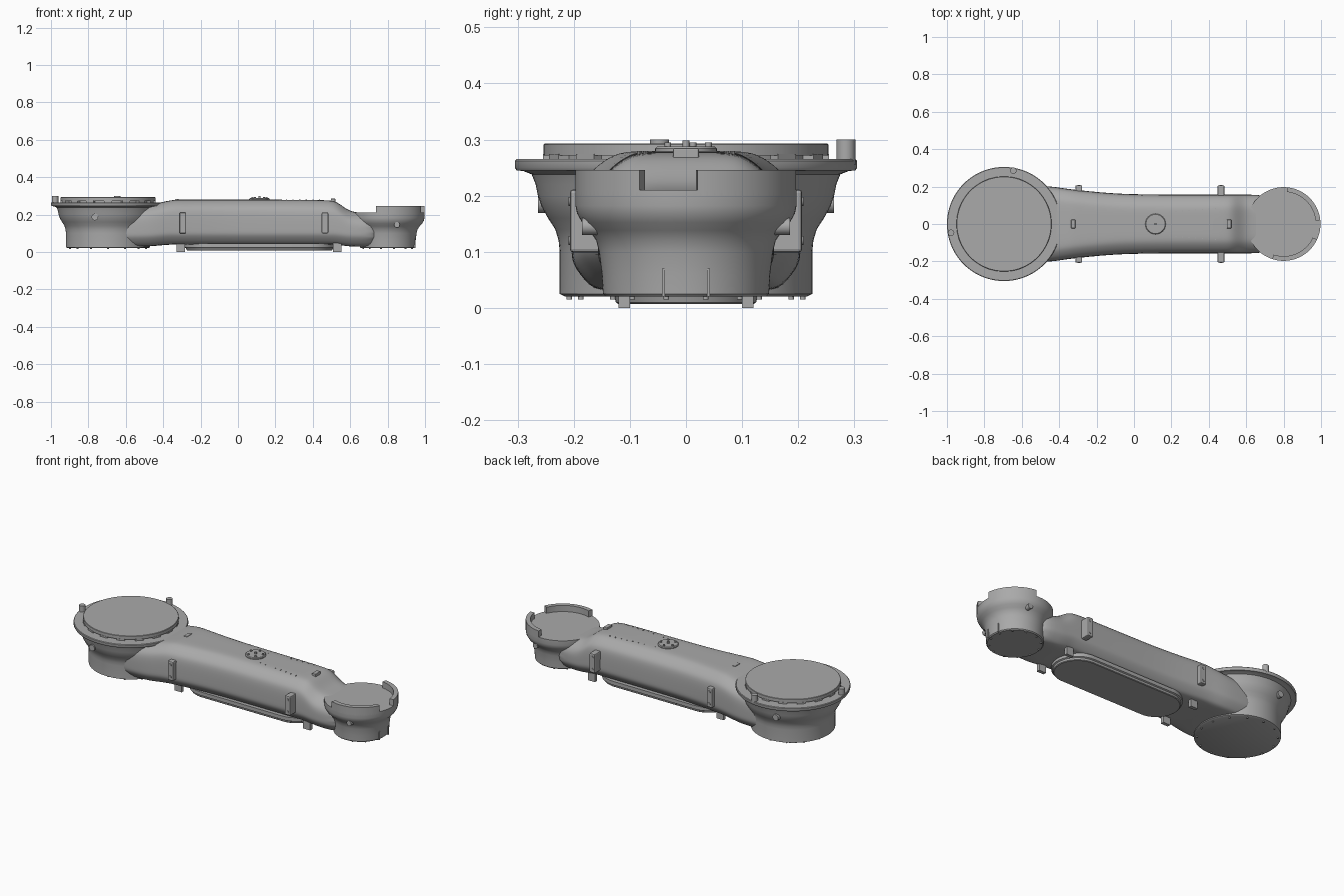
import bpy, bmesh, math
from mathutils import Vector

cube = bpy.data.objects.get("Cube")
if cube:
    bpy.data.objects.remove(cube, do_unlink=True)

grey = bpy.data.materials.new("machined grey")
grey.use_nodes = True
GREY = (0.4, 0.4, 0.4, 1)
grey.diffuse_color = GREY
grey.node_tree.nodes["Principled BSDF"].inputs["Base Color"].default_value = GREY

BIG, SMALL = -0.695, 0.8   # x of the two joint axes


def finish(name, bm, smooth=True, angle=35):
    bmesh.ops.recalc_face_normals(bm, faces=bm.faces)
    mesh = bpy.data.meshes.new(name)
    bm.to_mesh(mesh)
    bm.free()
    obj = bpy.data.objects.new(name, mesh)
    bpy.context.collection.objects.link(obj)
    mesh.materials.append(grey)
    if smooth:
        bpy.ops.object.select_all(action='DESELECT')
        obj.select_set(True)
        bpy.context.view_layer.objects.active = obj
        bpy.ops.object.shade_smooth_by_angle(angle=math.radians(angle))
    return obj


def loft(name, rings, angle=35):
    bm = bmesh.new()
    loops = [[bm.verts.new(p) for p in ring] for ring in rings]
    for a, b in zip(loops, loops[1:]):
        for i in range(len(a)):
            j = (i + 1) % len(a)
            bm.faces.new((a[i], a[j], b[j], b[i]))
    bm.faces.new(loops[0])
    bm.faces.new(loops[-1])
    return finish(name, bm, True, angle)


def turned(name, x, profile, y=0, n=96):
    circle = [2 * math.pi * i / n for i in range(n)]
    return loft(name, [[(x + r * math.cos(a), y + r * math.sin(a), z)
                        for a in circle] for r, z in profile])


def box(name, x, y, z, sx, sy, sz, turn=0, bevel=0):
    bm = bmesh.new()
    bmesh.ops.create_cube(bm, size=1)
    bmesh.ops.scale(bm, vec=(sx, sy, sz), verts=bm.verts)
    obj = finish(name, bm, False)
    obj.location, obj.rotation_euler.z = (x, y, z), turn
    if bevel:
        mod = obj.modifiers.new("soft edges", 'BEVEL')
        mod.width, mod.segments = bevel, 2
    return obj


def rod(name, start, end, r, n=24):
    a, b = Vector(start), Vector(end)
    bm = bmesh.new()
    bmesh.ops.create_cone(bm, cap_ends=True, segments=n, radius1=r, radius2=r,
                          depth=(b - a).length)
    obj = finish(name, bm)
    obj.location = (a + b) / 2
    obj.rotation_euler = (b - a).to_track_quat('Z', 'Y').to_euler()
    return obj


def polar(x, r, deg, z):
    a = math.radians(deg)
    return (x + r * math.cos(a), r * math.sin(a), z)


def section(x, w, top, bottom):
    # rounded box section with broad shoulders and chamfered belly
    half = [(0.03, top), (w - 0.078, top), (w - 0.05, top - 0.008),
            (w - 0.015, top - 0.035), (w, top - 0.065), (w, bottom + 0.075),
            (w, bottom + 0.05), (w - 0.03, bottom + 0.012),
            (w - 0.05, bottom), (0.03, bottom)]
    return [(x, y, z) for y, z in half] + [(x, -y, z) for y, z in reversed(half)]


# Main arm
stations = [(-0.75, .2, .24, .028), (-0.56, .205, .243, .028),
            (-0.46, .203, .255, .03), (-0.39, .193, .27, .038),
            (-0.34, .186, .28, .04), (-0.28, .179, .28, .04),
            (-0.1, .161, .28, .04), (0.1, .157, .28, .04),
            (0.46, .157, .278, .04), (0.515, .157, .274, .04),
            (0.55, .157, .252, .036), (0.59, .157, .222, .03),
            (0.64, .157, .208, .028), (0.78, .145, .205, .028)]
arm = loft("arm_body", [section(*s) for s in stations], 60)
sub = arm.modifiers.new("smooth", 'SUBSURF')
sub.levels = sub.render_levels = 2

# Large joint housing, flange and cap
turned("large_housing", BIG, [(.215, .02), (.225, .025), (.225, .1), (.227, .12),
       (.233, .14), (.246, .16), (.257, .18), (.264, .2), (.268, .22),
       (.275, .238), (.29, .244), (.302, .245), (.305, .25), (.305, .262),
       (.302, .265)])
turned("large_cap_seat", BIG, [(.235, .26), (.235, .275)])
turned("large_cap", BIG, [(.254, .272), (.254, .291), (.252, .293)])
for i in range(16):
    x, y, z = polar(BIG, .245, i * 22.5, .269)
    box("cap_clamp", x, y, z, .02, .045, .01, math.radians(i * 22.5))
for x, y in [(-0.645, .285), (-0.978, -.047)]:
    rod("locating_pin", (x, y, .255), (x, y, .3), .017)

# Small joint housing and floor
turned("small_housing", SMALL, [(.143, .02), (.148, .025), (.15, .06), (.155, .1),
       (.16, .12), (.172, .138), (.185, .152), (.194, .168), (.197, .182),
       (.197, .21)])


# Raised rim segments
def rim(start, end, n=28):
    rings = []
    for i in range(n + 1):
        a = start + (end - start) * i / n
        rings.append([polar(SMALL, r, a, z) for r, z in
                      [(.172, .2), (.197, .2), (.197, .246), (.172, .246)]])
    loft("small_rim", rings)


rim(6, 84)
rim(-108, -25)

# Bolts under both ends
for x, r, n in [(BIG, .208, 14), (SMALL, .135, 12)]:
    for i in range(n):
        p = polar(x, r, 360 * (i + .5) / n, .015)
        rod("base_bolt", p, (p[0], p[1], .03), .005, 12)

# Ribs on the outer end
for y in (-.04, .04):
    box("end_rib", SMALL + .143, y, .045, .012, .006, .05)

# Side bosses
for side in (-1, 1):
    rod("large_side_boss", (-.765, side * .2, .187), (-.765, side * .264, .187), .018)
    rod("small_side_boss", (.85, side * .13, .145), (.85, side * .185, .145), .015)
    # Cable brackets with screws
    for x, inner in [(-.295, .17), (.465, .15)]:
        box("side_bracket", x, side * (inner + .207) / 2, .155, .036, .207 - inner,
            .112, bevel=.006)
        for z in (.12, .19):
            rod("bracket_screw", (x, side * .2, z), (x, side * .209, z), .008, 16)
    # Feet beside the belly cover
    for x in (-.305, .53):
        box("foot", x, side * .11, .025, .045, .02, .05)

# Belly cover in a stadium shape
def stadium(x0, x1, r, z, n=24):
    pts = []
    for cx, first in ((x1, -90), (x0, 90)):
        for i in range(n + 1):
            a = math.radians(first + 180 * i / n)
            pts.append((cx + r * math.cos(a), r * math.sin(a), z))
    return pts


loft("belly_cover", [stadium(-.15, .38, r, z) for r, z in
     [(.135, .045), (.135, .024), (.128, .02), (.125, .01), (.121, .007)]])

# Top hub with screws
turned("top_hub", .115, [(.055, .274), (.055, .284), (.051, .288)], n=48)
for i in range(5):
    p = polar(.115, .04, 72 * i + 18, .285)
    rod("hub_screw", p, (p[0], p[1], .295), .006, 12)
rod("hub_pin", (.115, 0, .285), (.115, 0, .298), .006, 12)

# Small connectors on the top face
box("top_connector", -.325, 0, .275, .022, .046, .016, bevel=.003)
box("front_connector", .508, 0, .274, .024, .046, .022, bevel=.003)

# Rows of tiny rivets on the top face
for side in (-1, 1):
    for i in range(9):
        x, y = .155 + i * .035, side * (.06 + i * .003)
        rod("top_rivet", (x, y, .268), (x, y, .28), .003, 8)
